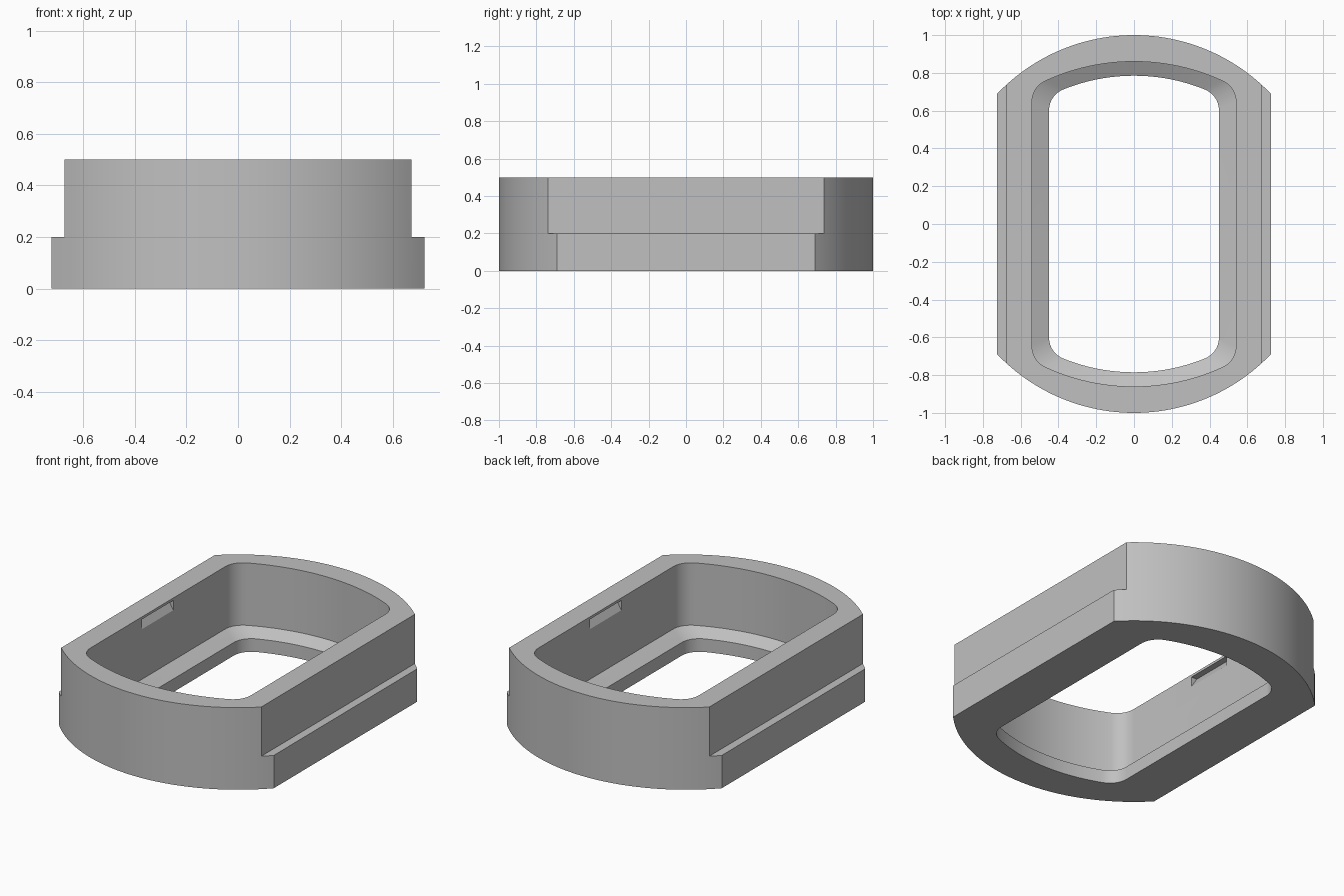
import bpy, bmesh
from math import sin, cos, atan2, sqrt, pi

cube = bpy.data.objects.get("Cube")
if cube:
    bpy.data.objects.remove(cube, do_unlink=True)

HALF_WIDTH, STEP_WIDTH, HEIGHT, STEP_Z = 0.724, 0.674, 0.5, 0.2

grey = bpy.data.materials.new("plain grey")
grey.use_nodes = True
grey.diffuse_color = (0.53, 0.53, 0.53, 1)
grey.node_tree.nodes["Principled BSDF"].inputs["Base Color"].default_value = grey.diffuse_color


def outline(half_width, end, radius, fillet=0.0):
    """Closed loop: straight sides, arched ends, optional rounded corners."""
    cy, fx = end - radius, half_width - fillet
    fy = cy + sqrt((radius - fillet) ** 2 - fx ** 2)
    a = atan2(fy - cy, fx)
    quarter = []
    if fillet:
        quarter = [(fx + fillet * cos(a * i / 10), fy + fillet * sin(a * i / 10)) for i in range(10)]
    for i in range(25):
        t = a + (pi / 2 - a) * i / 24
        quarter.append((radius * cos(t), cy + radius * sin(t)))
    half = quarter + [(-x, y) for x, y in reversed(quarter[:-1])]
    return half + [(-x, -y) for x, y in half]


def loft(name, rings):
    """Solid through matching rings of 3D points, capped at both ends."""
    bm = bmesh.new()
    loops = [[bm.verts.new(p) for p in ring] for ring in rings]
    n = len(loops[0])
    for low, high in zip(loops, loops[1:]):
        for i in range(n):
            j = (i + 1) % n
            bm.faces.new((low[i], low[j], high[j], high[i]))
    bm.faces.new(loops[0][::-1])
    bm.faces.new(loops[-1])
    bmesh.ops.recalc_face_normals(bm, faces=bm.faces)
    mesh = bpy.data.meshes.new(name)
    bm.to_mesh(mesh)
    bm.free()
    mesh.materials.append(grey)
    obj = bpy.data.objects.new(name, mesh)
    bpy.context.collection.objects.link(obj)
    return obj


def at_z(points, z):
    return [(x, y, z) for x, y in points]


def along_y(profile, half_length):
    return [[(x, y, z) for x, z in profile] for y in (-half_length, half_length)]


# Outer shell
outer = outline(HALF_WIDTH, 1, 1)
housing = loft("housing", [at_z(outer, 0), at_z(outer, HEIGHT)])

# Opening with a narrower lip and a sloping seat
lip = outline(0.45, 0.785, 1.0, 0.12)
cavity = outline(0.54, 0.86, 1.12, 0.12)
cutters = [loft("opening_cutter", [at_z(lip, -0.1), at_z(lip, 0.08),
                                   at_z(cavity, 0.12), at_z(cavity, 0.6)])]

# Side steps and wedge-shaped catch pockets
for s, side in ((1, "left"), (-1, "right")):
    step = [(s * x, z) for x, z in ((STEP_WIDTH, STEP_Z), (1, STEP_Z), (1, 1), (STEP_WIDTH, 1))]
    cutters.append(loft(side + "_step_cutter", along_y(step, 1.2)))
    wedge = [(s * x, z) for x, z in ((0.52, 0.425), (0.54, 0.425), (0.578, 0.485), (0.52, 0.485))]
    cutters.append(loft(side + "_pocket_cutter", along_y(wedge, 0.15)))

bpy.ops.object.select_all(action='DESELECT')
bpy.context.view_layer.objects.active = housing
housing.select_set(True)
for cutter in cutters:
    cutter.hide_render = True
    mod = housing.modifiers.new("cut", 'BOOLEAN')
    mod.operation, mod.solver, mod.object = 'DIFFERENCE', 'EXACT', cutter
    bpy.ops.object.modifier_apply(modifier=mod.name)
    bpy.data.objects.remove(cutter, do_unlink=True)

bpy.ops.object.shade_smooth_by_angle(angle=pi / 9)
